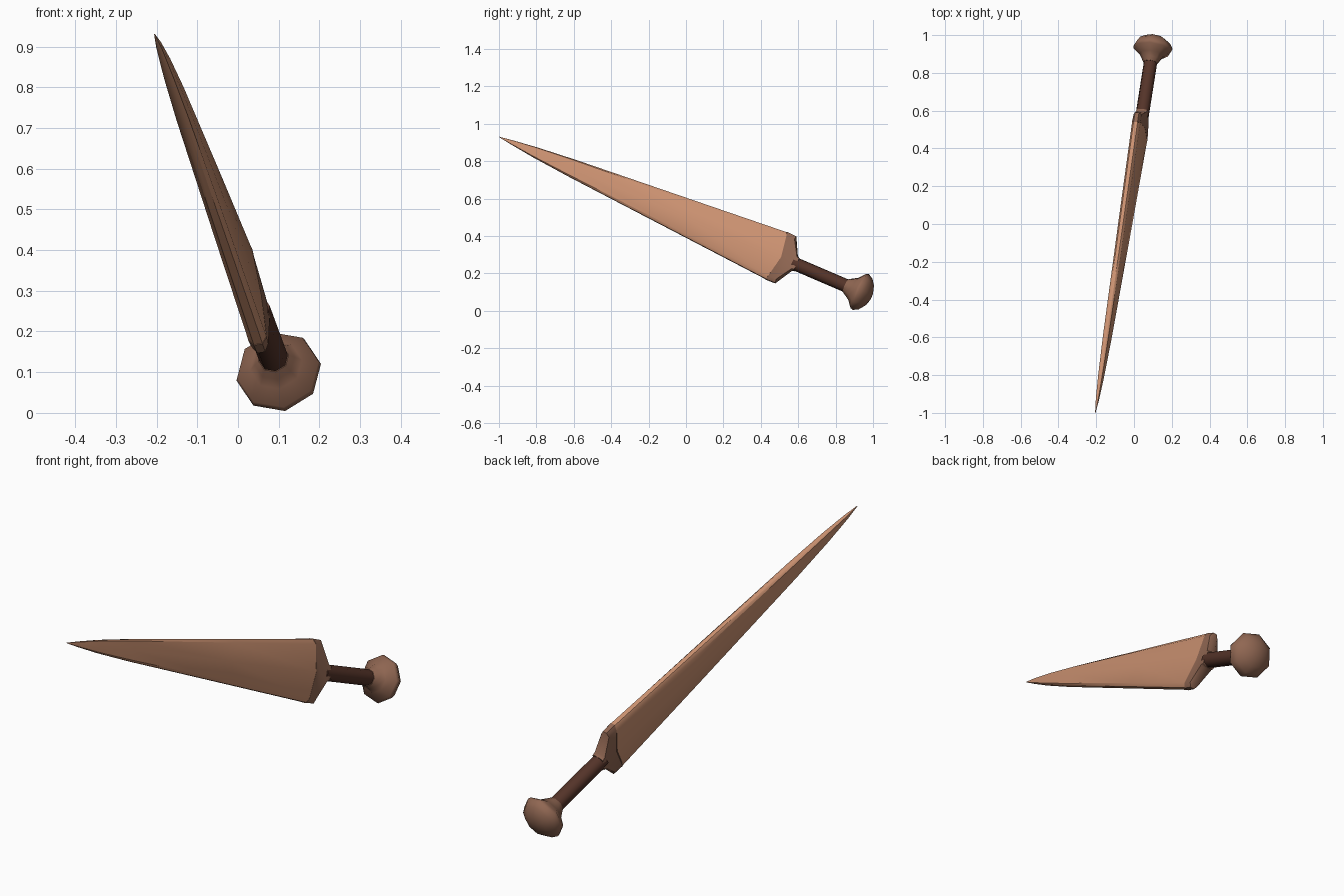
import bpy, bmesh, math
from mathutils import Vector

if "Cube" in bpy.data.objects:
    bpy.data.objects.remove(bpy.data.objects["Cube"])

# Dagger frame: origin at the pommel rim, D runs to the tip, W across the blade, N through it
O = Vector((0.1, 0.935, 0.1))
D = (Vector((-0.205, -1.0, 0.93)) - O).normalized()
W = Vector((-0.042, 0.115, 0.255))
W = (W - D * W.dot(D)).normalized()
N = D.cross(W)


def mat(name, col):
    m = bpy.data.materials.new(name)
    m.diffuse_color = (*col, 1)
    m.use_nodes = True
    m.node_tree.nodes["Principled BSDF"].inputs["Base Color"].default_value = m.diffuse_color
    return m


BLADE = mat("copper blade", (0.60, 0.285, 0.165))
FITTING = mat("brown fitting", (0.28, 0.135, 0.085))
GRIP = mat("dark grip", (0.09, 0.034, 0.022))


def loft(name, rings, material, angle):
    """Skin rings of (along, across, through) points and cap both ends."""
    bm = bmesh.new()
    loops = [[bm.verts.new(O + D * s + W * w + N * t) for s, w, t in r] for r in rings]
    n = len(loops[0])
    for a, b in zip(loops, loops[1:]):
        for i in range(n):
            j = (i + 1) % n
            bm.faces.new((a[i], a[j], b[j], b[i]))
    bm.faces.new(loops[0][::-1])
    bm.faces.new(loops[-1])
    bmesh.ops.recalc_face_normals(bm, faces=bm.faces)
    me = bpy.data.meshes.new(name)
    bm.to_mesh(me)
    bm.free()
    me.materials.append(material)
    ob = bpy.data.objects.new(name, me)
    bpy.context.collection.objects.link(ob)
    bpy.ops.object.select_all(action='DESELECT')
    ob.select_set(True)
    bpy.context.view_layer.objects.active = ob
    bpy.ops.object.shade_smooth_by_angle(angle=math.radians(angle))


def octagon(s, r):
    return [(s, r * math.cos(k * math.pi / 4), r * math.sin(k * math.pi / 4)) for k in range(8)]


# Flat section with chamfered edges, shared by blade and guard
HALF = [(1, 0.45), (0.86, 0.95), (0, 1.05), (-0.86, 0.95), (-1, 0.45)]
SECTION = HALF + [(w, -t) for w, t in reversed(HALF)]


def flat(s, width, thick, bow=0):
    return [(s - bow * (1 - w * w), w * width, t * thick) for w, t in SECTION]


# Blade
loft("blade", [flat(0.495, 0.138, 0.024, 0.03), flat(1.03, 0.098, 0.021),
               flat(1.69, 0.049, 0.016), flat(1.91, 0.029, 0.012),
               flat(2.05, 0.012, 0.007), flat(2.127, 0.001, 0.001)], BLADE, 40)

# Guard: shoulder narrowing from the blade to the grip
loft("guard", [flat(0.375, 0.036, 0.030), flat(0.39, 0.042, 0.030), flat(0.442, 0.138, 0.022),
               flat(0.497, 0.140, 0.0245, 0.03)], FITTING, 40)

# Grip
loft("grip", [octagon(0.05, 0.036), octagon(0.40, 0.036)], GRIP, 50)

# Pommel: flared neck and domed end
loft("pommel", [octagon(s, r) for s, r in
                [(0.09, 0.038), (0.07, 0.05), (0.045, 0.065), (0.015, 0.102), (0, 0.106),
                 (-0.028, 0.09), (-0.05, 0.06), (-0.061, 0.025), (-0.062, 0.004)]], FITTING, 50)
